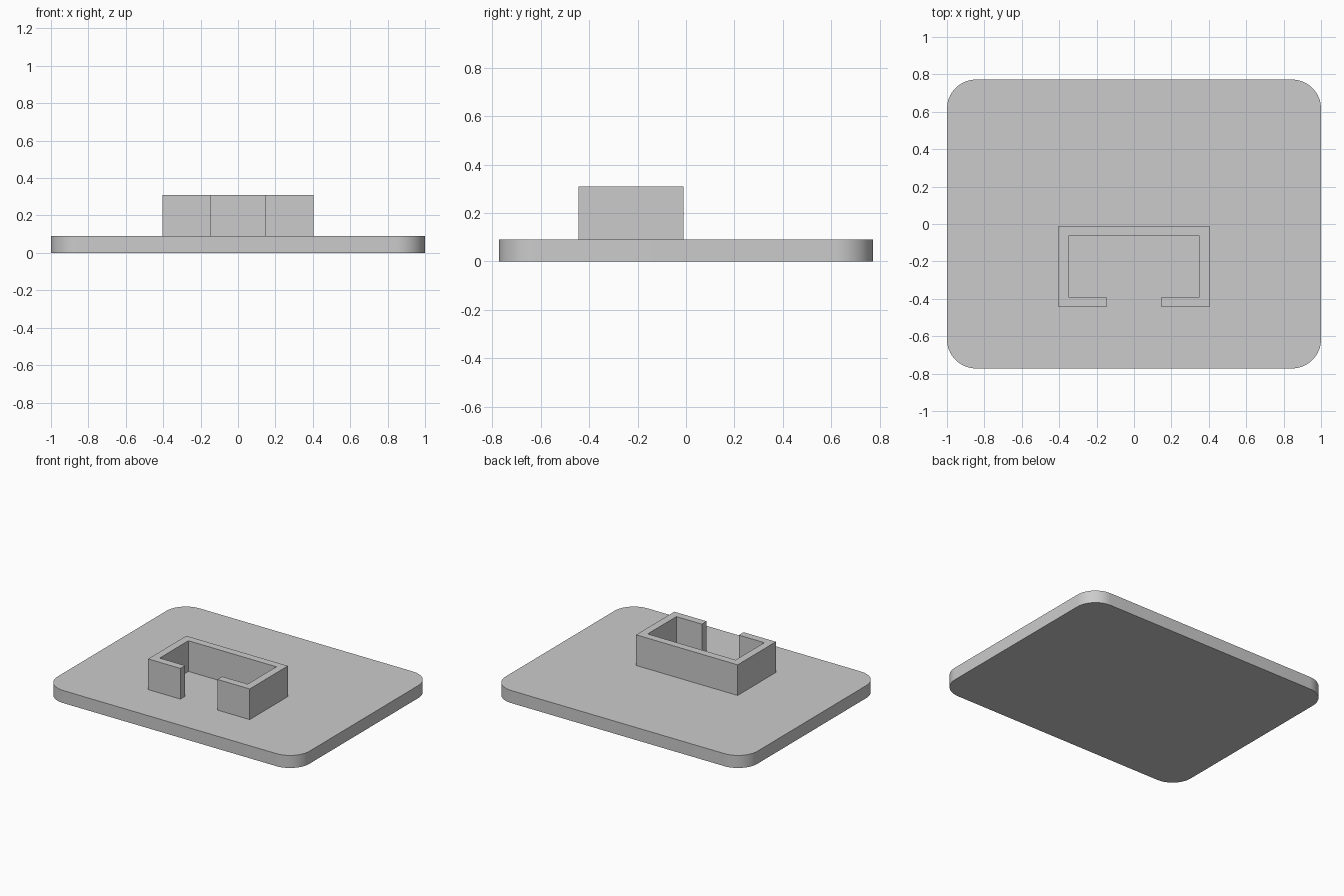
import bpy, bmesh, math

cube = bpy.data.objects.get("Cube")
if cube:
    bpy.data.objects.remove(cube)

# Single flat grey
grey = bpy.data.materials.new("light_grey")
grey.use_nodes = True
colour = (0.6, 0.6, 0.6, 1)
grey.diffuse_color = colour
grey.node_tree.nodes["Principled BSDF"].inputs["Base Color"].default_value = colour


def extrude_profile(name, points, z0, z1):
    """Extrude a closed counter-clockwise outline from z0 to z1."""
    bm = bmesh.new()
    face = bm.faces.new([bm.verts.new((x, y, z0)) for x, y in points])
    result = bmesh.ops.extrude_face_region(bm, geom=[face], use_keep_orig=True)
    top = [v for v in result["geom"] if isinstance(v, bmesh.types.BMVert)]
    bmesh.ops.translate(bm, verts=top, vec=(0, 0, z1 - z0))
    bmesh.ops.recalc_face_normals(bm, faces=bm.faces)
    mesh = bpy.data.meshes.new(name)
    bm.to_mesh(mesh)
    bm.free()
    mesh.materials.append(grey)
    obj = bpy.data.objects.new(name, mesh)
    bpy.context.collection.objects.link(obj)
    return obj


# Base plate with rounded corners
half_x, half_y, radius, thickness, steps = 1.0, 0.772, 0.155, 0.09, 16
outline = []
for corner, (sx, sy) in enumerate([(1, 1), (-1, 1), (-1, -1), (1, -1)]):
    for i in range(steps + 1):
        a = math.pi / 2 * (corner + i / steps)
        outline.append((sx * (half_x - radius) + radius * math.cos(a),
                        sy * (half_y - radius) + radius * math.sin(a)))
plate = extrude_profile("base_plate", outline, 0, thickness)
bpy.ops.object.select_all(action="DESELECT")
plate.select_set(True)
bpy.context.view_layer.objects.active = plate
bpy.ops.object.shade_smooth_by_angle(angle=math.radians(30))

# C-shaped holder, open towards the front
width, gap, wall = 0.403, 0.147, 0.054
back, front = -0.01, -0.443
right_half = [(gap, front + wall), (gap, front), (width, front), (width, back)]
inner = [(width - wall, back - wall), (width - wall, front + wall)]
half = right_half
mirrored = [(-x, y) for x, y in reversed(half)]
inner_mirrored = [(-x, y) for x, y in reversed(inner)]
extrude_profile("c_holder", half + mirrored + inner_mirrored + inner,
                thickness, 0.31)
